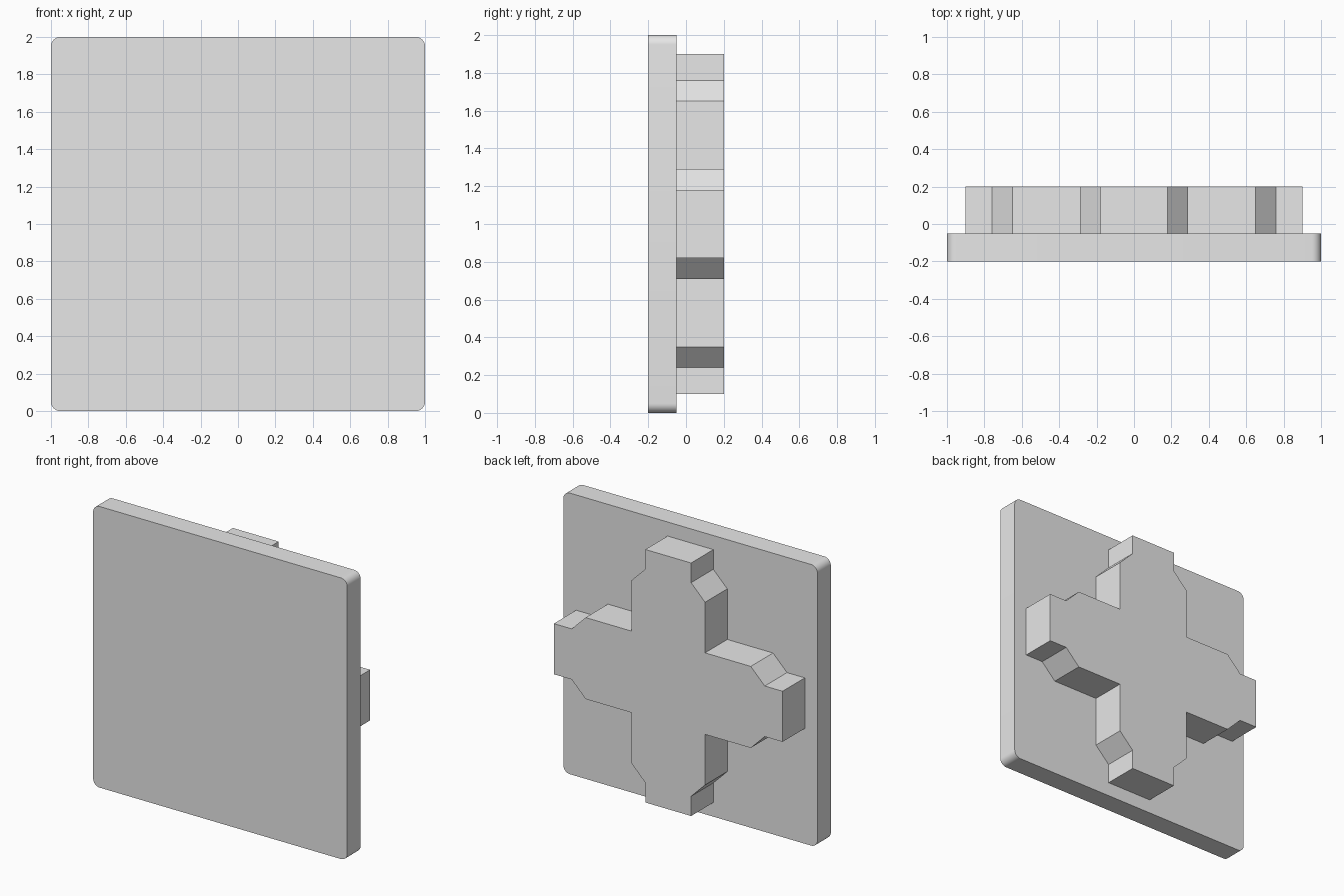
import bpy, bmesh
from math import sin, cos, pi

cube = bpy.data.objects.get("Cube")
if cube:
    bpy.data.objects.remove(cube, do_unlink=True)

grey = bpy.data.materials.new("light_grey")
grey.use_nodes = True
GREY = (0.8, 0.8, 0.8, 1)
grey.diffuse_color = GREY
grey.node_tree.nodes["Principled BSDF"].inputs["Base Color"].default_value = GREY


def extrude_profile(name, outline, y_front, y_back):
    """Solid from an x-z outline, centred at z = 1."""
    bm = bmesh.new()
    face = bm.faces.new([bm.verts.new((x, y_front, z + 1)) for x, z in outline])
    new = bmesh.ops.extrude_face_region(bm, geom=[face])["geom"]
    moved = [v for v in new if isinstance(v, bmesh.types.BMVert)]
    bmesh.ops.translate(bm, verts=moved, vec=(0, y_back - y_front, 0))
    bmesh.ops.recalc_face_normals(bm, faces=bm.faces)
    mesh = bpy.data.meshes.new(name)
    bm.to_mesh(mesh)
    bm.free()
    mesh.materials.append(grey)
    obj = bpy.data.objects.new(name, mesh)
    bpy.context.collection.objects.link(obj)
    return obj


def four_turns(points):
    """Repeat a run of points at each quarter turn."""
    outline = []
    for _ in range(4):
        outline += points
        points = [(-z, x) for x, z in points]
    return outline


# Square plate with rounded corners
R, STEPS = 0.05, 8
corner = [(1 - R + R * cos(i * pi / 2 / STEPS), 1 - R + R * sin(i * pi / 2 / STEPS))
          for i in range(STEPS + 1)]
plate = extrude_profile("face_plate", four_turns(corner), -0.2, -0.05)

# Cross-shaped stud with stepped, chamfered arms
arm = [(0.29, -0.29), (0.65, -0.29), (0.76, -0.18), (0.9, -0.18),
       (0.9, 0.18), (0.76, 0.18), (0.65, 0.29)]
extrude_profile("cross_stud", four_turns(arm), -0.05, 0.2)

# Smooth the rounded corners only
bpy.ops.object.select_all(action="DESELECT")
plate.select_set(True)
bpy.context.view_layer.objects.active = plate
bpy.ops.object.shade_smooth_by_angle(angle=pi / 6)
